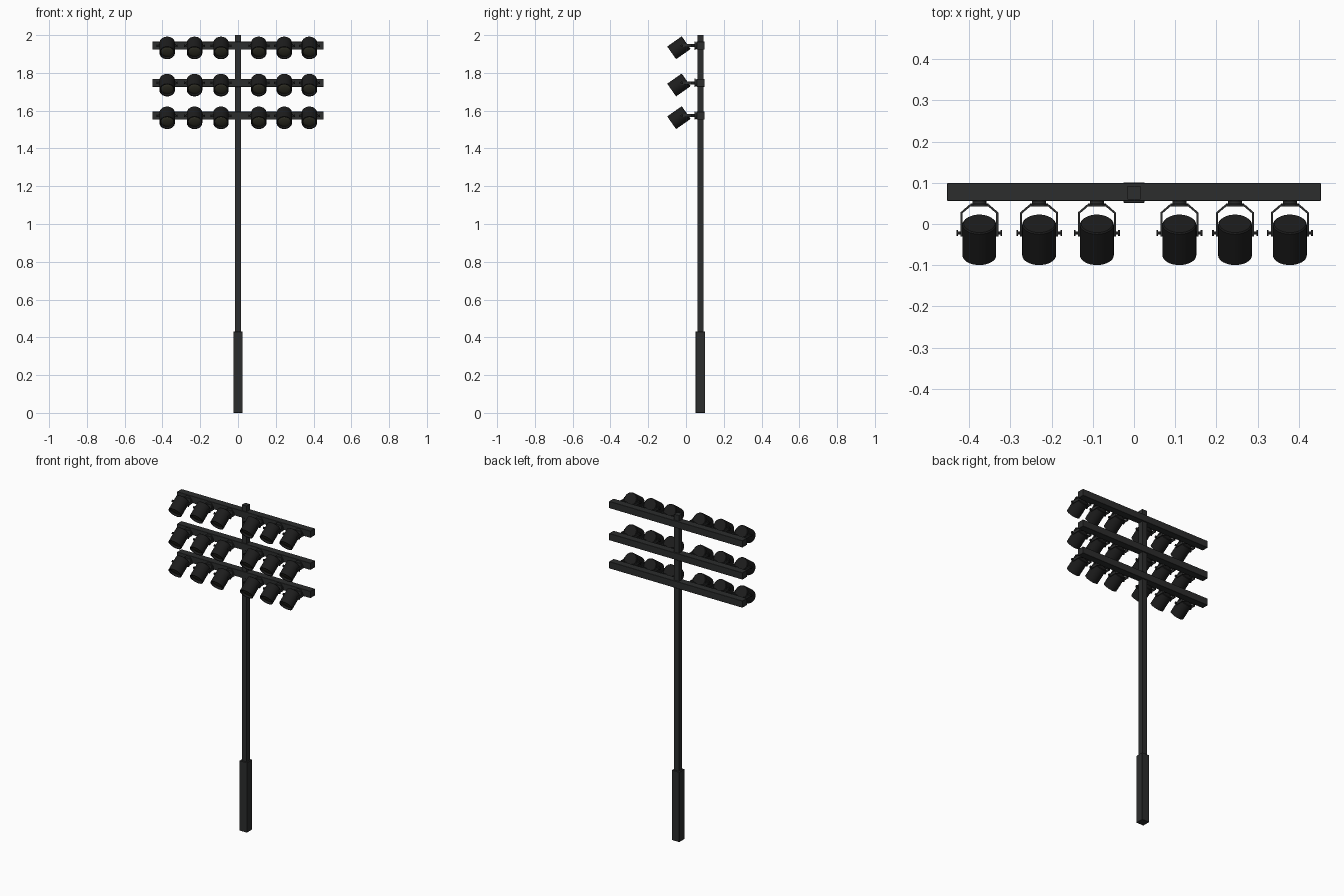
import bpy, bmesh, math
from mathutils import Matrix, Vector

if "Cube" in bpy.data.objects:
    bpy.data.objects.remove(bpy.data.objects["Cube"])

TILT = math.radians(35)
POLE_Y = 0.076
BAR_Z = (1.944, 1.747, 1.574)
LAMP_X = (-0.375, -0.23, -0.09, 0.11, 0.245, 0.378)


def material(name, rgb):
    m = bpy.data.materials.new(name)
    m.diffuse_color = (*rgb, 1)
    m.use_nodes = True
    m.node_tree.nodes["Principled BSDF"].inputs["Base Color"].default_value = m.diffuse_color
    return m


STEEL = material("dark_steel", (0.025, 0.026, 0.026))
BLACK = material("black_housing", (0.012, 0.012, 0.012))
LENS = material("dark_lens", (0.035, 0.034, 0.022))


def finish(bm, name, mat, smooth=False):
    bmesh.ops.recalc_face_normals(bm, faces=bm.faces)
    me = bpy.data.meshes.new(name)
    bm.to_mesh(me)
    bm.free()
    me.materials.append(mat)
    ob = bpy.data.objects.new(name, me)
    bpy.context.collection.objects.link(ob)
    if smooth:
        bpy.ops.object.select_all(action='DESELECT')
        ob.select_set(True)
        bpy.context.view_layer.objects.active = ob
        bpy.ops.object.shade_smooth_by_angle(angle=math.radians(35))
    return ob


def box(name, lo, hi, mat, bevel=0.0):
    lo, hi = Vector(lo), Vector(hi)
    bm = bmesh.new()
    bmesh.ops.create_cube(bm, size=1, matrix=Matrix.Translation((lo + hi) / 2)
                          @ Matrix.Diagonal((*(hi - lo), 1)))
    if bevel:
        bmesh.ops.bevel(bm, geom=bm.edges[:], offset=bevel, segments=1, affect='EDGES')
    return finish(bm, name, mat)


def revolve(name, profile, mat, segs=32):
    """Turn (radius, y) points around the y axis."""
    bm = bmesh.new()
    vs = [bm.verts.new((r, y, 0)) for r, y in profile]
    es = [bm.edges.new(p) for p in zip(vs, vs[1:])]
    bmesh.ops.spin(bm, geom=vs + es, cent=(0, 0, 0), axis=(0, 1, 0),
                   angle=2 * math.pi, steps=segs)
    bmesh.ops.remove_doubles(bm, verts=bm.verts, dist=1e-5)
    return finish(bm, name, mat, True)


def yoke():
    """Flat strip bent around the lamp with chamfered corners."""
    half = [(0.046, -0.03), (0.046, 0.028), (0.024, 0.047)]
    inner = [(0.041, -0.03), (0.041, 0.026), (0.022, 0.042)]
    loop = (half + [(-x, y) for x, y in reversed(half)]
            + [(-x, y) for x, y in inner] + list(reversed(inner)))
    bm = bmesh.new()
    f = bm.faces.new([bm.verts.new((x, y, -0.008)) for x, y in loop])
    ext = bmesh.ops.extrude_face_region(bm, geom=[f])["geom"]
    bmesh.ops.translate(bm, vec=(0, 0, 0.016),
                        verts=[v for v in ext if isinstance(v, bmesh.types.BMVert)])
    return finish(bm, "lamp_yoke", STEEL)


def pivot_knobs():
    """Bolt and knob on both sides of the yoke."""
    bm = bmesh.new()
    for s in (-1, 1):
        for x, r, d in ((0.047, 0.004, 0.012), (0.0535, 0.007, 0.004)):
            bmesh.ops.create_cone(bm, cap_ends=True, segments=12, radius1=r, radius2=r, depth=d,
                                  matrix=Matrix.Translation((s * x, -0.022, 0))
                                  @ Matrix.Rotation(math.pi / 2, 4, 'Y'))
    return finish(bm, "lamp_knobs", BLACK, True)


# Pole with thicker base
box("pole_base", (-0.025, POLE_Y - 0.025, 0), (0.025, POLE_Y + 0.025, 0.43), STEEL, 0.001)
box("pole", (-0.016, POLE_Y - 0.016, 0.42), (0.016, POLE_Y + 0.016, 2.0), STEEL)

# Crossbars
for i, z in enumerate(BAR_Z):
    box(f"crossbar_{i}", (-0.453, 0.056, z - 0.021), (0.453, 0.099, z + 0.021), STEEL, 0.001)

# One lamp: housing, recessed lens, yoke, knobs, mount
housing = revolve("lamp_housing", [
    (0, 0.047), (0.038, 0.047), (0.041, 0.044), (0.041, -0.047),
    (0.036, -0.047), (0.034, -0.034), (0, -0.034)], BLACK)
lens = revolve("lamp_lens", [(0.033, -0.034), (0.03, -0.037), (0.018, -0.040), (0, -0.041)], LENS)
mount = revolve("lamp_mount", [(0, 0.057), (0.017, 0.057), (0.017, 0.050),
                               (0.022, 0.050), (0.022, 0.046), (0, 0.046)], STEEL, 16)
tilted = Matrix.Translation((0, -0.0375, -0.011)) @ Matrix.Rotation(TILT, 4, 'X')
for ob in (housing, lens):
    ob.data.transform(tilted)
parts = [housing, lens, mount, yoke(), pivot_knobs()]

# Repeat the lamp on every bar
for i, z in enumerate(BAR_Z):
    for j, x in enumerate(LAMP_X):
        for p in parts:
            ob = p
            if i or j:
                ob = p.copy()
                ob.name = f"{p.name}_{i}_{j}"
                bpy.context.collection.objects.link(ob)
            ob.location = (x, 0, z)
